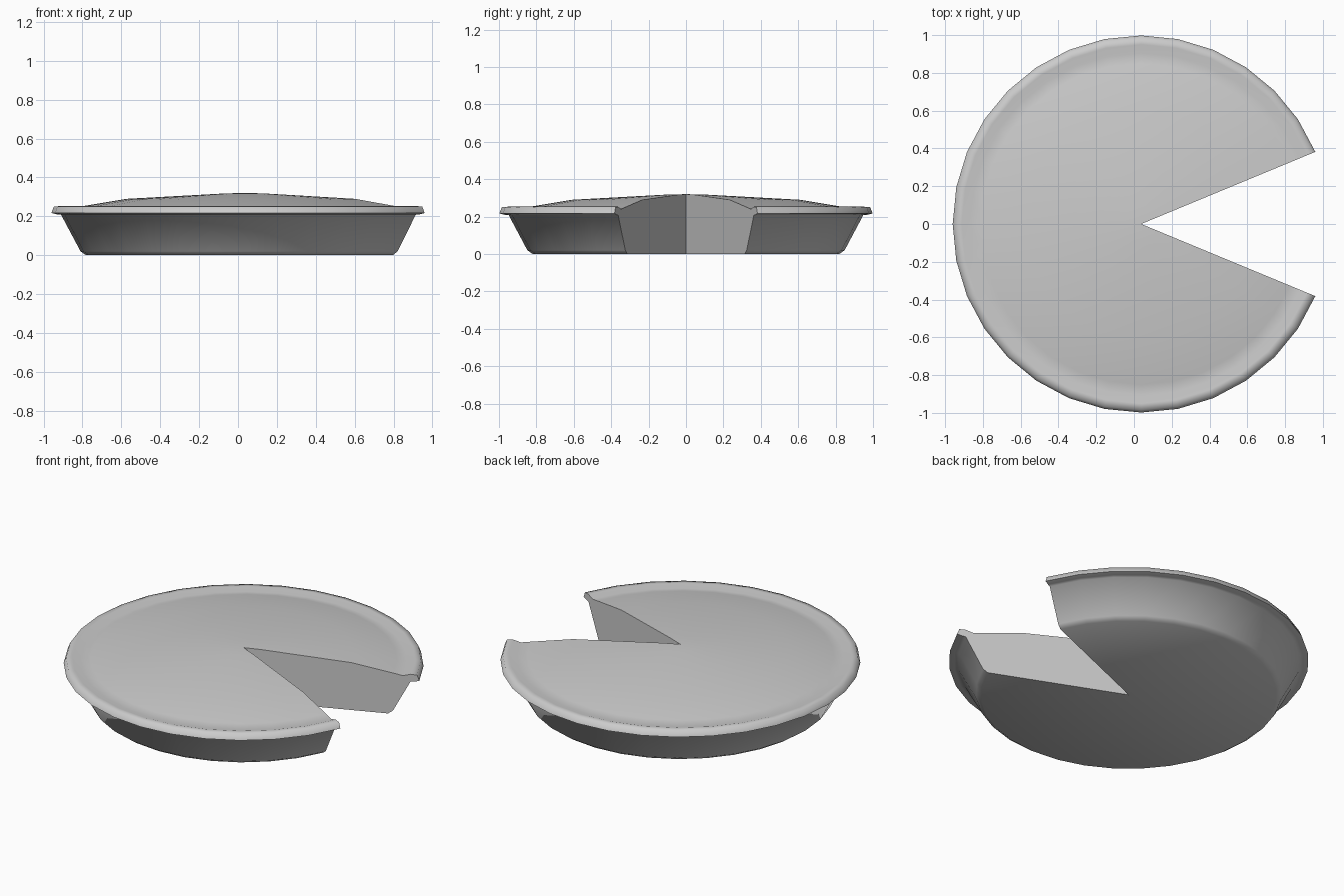
import bpy, bmesh, math

if "Cube" in bpy.data.objects:
    bpy.data.objects.remove(bpy.data.objects["Cube"])

# Half cross-section (radius, height), from bottom centre round to top centre
PROFILE = [(0, 0), (0.82, 0), (0.848, 0.02), (0.948, 0.208), (0.97, 0.21), (0.998, 0.217),
           (0.985, 0.25), (0.95, 0.253), (0.905, 0.24), (0.85, 0.25),
           (0.61, 0.29), (0.1, 0.318), (0, 0.32)]
CENTRE_X = 0.038
STEPS = 28            # 32 sides with four removed for the missing slice
START = math.radians(22.5)
STEP = math.radians(11.25)

bm = bmesh.new()
bottom = bm.verts.new((CENTRE_X, 0, PROFILE[0][1]))
top = bm.verts.new((CENTRE_X, 0, PROFILE[-1][1]))

# One copy of the cross-section per angle, sharing the axis vertices
rows = []
for i in range(STEPS + 1):
    a = START + i * STEP
    ring = [bm.verts.new((CENTRE_X + r * math.cos(a), r * math.sin(a), z))
            for r, z in PROFILE[1:-1]]
    rows.append([bottom] + ring + [top])

# Tin wall, crust and domed top
for p, q in zip(rows, rows[1:]):
    for k in range(len(PROFILE) - 1):
        loop = list(dict.fromkeys((p[k], q[k], q[k + 1], p[k + 1])))
        bm.faces.new(loop)

# Flat cut faces of the missing slice
bm.faces.new(rows[0])
bm.faces.new(rows[-1])
bmesh.ops.recalc_face_normals(bm, faces=bm.faces)

mesh = bpy.data.meshes.new("pie")
bm.to_mesh(mesh)
bm.free()
pie = bpy.data.objects.new("pie", mesh)
bpy.context.collection.objects.link(pie)

# Smooth round surfaces, sharp cut edges
bpy.context.view_layer.objects.active = pie
pie.select_set(True)
bpy.ops.object.shade_smooth_by_angle(angle=math.radians(65))
